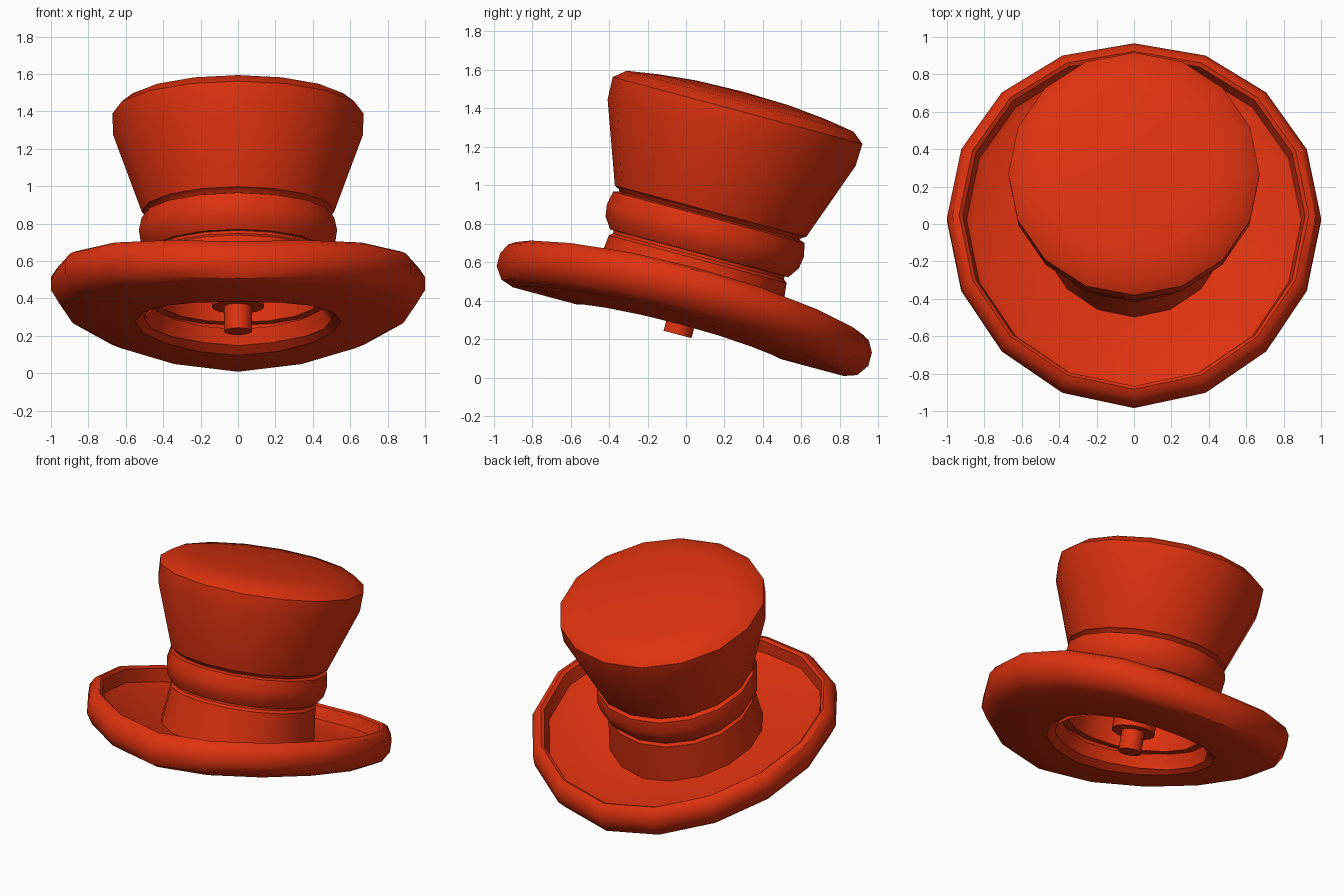
import bpy, math

if "Cube" in bpy.data.objects:
    bpy.data.objects.remove(bpy.data.objects["Cube"])

SIDES = 16
TILT = math.radians(-15)
ORIGIN = (0, -0.097, 0.026)

felt = bpy.data.materials.new("red_felt")
felt.diffuse_color = (0.73, 0.032, 0.005, 1)
felt.use_nodes = True
felt.node_tree.nodes["Principled BSDF"].inputs["Base Color"].default_value = felt.diffuse_color


def curl(x, y, z):
    """Lift the left and right sides of the brim."""
    r = math.hypot(x, y)
    return z + 0.13 * r * r * (abs(x) / r) ** 1.5 if r > 0 else z


def lathe(name, profile, closed=False, bend=False, sides=SIDES):
    """Spin (radius, height) points round the tilted hat axis."""
    verts, rings, faces = [], [], []
    for r, h in profile:
        start = len(verts)
        n = 1 if r == 0 else sides
        for i in range(n):
            a = 2 * math.pi * i / sides
            x, y = r * math.cos(a), r * math.sin(a)
            verts.append((x, y, curl(x, y, h) if bend else h))
        rings.append([start + (i % n) for i in range(sides)])
    pairs = list(zip(rings, rings[1:]))
    if closed:
        pairs.append((rings[-1], rings[0]))
    for a, b in pairs:
        for i in range(sides):
            j = (i + 1) % sides
            quad = [a[i], a[j], b[j], b[i]]
            faces.append(list(dict.fromkeys(quad)))
    mesh = bpy.data.meshes.new(name)
    mesh.from_pydata(verts, [], faces)
    mesh.materials.append(felt)
    ob = bpy.data.objects.new(name, mesh)
    bpy.context.collection.objects.link(ob)
    ob.rotation_euler.x = TILT
    ob.location = ORIGIN
    bpy.ops.object.select_all(action='DESELECT')
    ob.select_set(True)
    bpy.context.view_layer.objects.active = ob
    bpy.ops.object.shade_smooth_by_angle(angle=math.radians(35))
    return ob


# Brim: rounded outside, raised lip, recessed floor, open head hole
lathe("brim", [(0.55, 0.22), (0.89, 0.22), (0.957, 0.243), (1.0, 0.304), (1.0, 0.375),
               (0.97, 0.43), (0.935, 0.452), (0.915, 0.44), (0.895, 0.36), (0.86, 0.345),
               (0.48, 0.345), (0.50, 0.26)], closed=True, bend=True)

# Crown: base wall, band groove, flaring upper wall and domed top
lathe("crown_base", [(0.51, 0.32), (0.478, 0.61), (0.46, 0.625), (0.46, 0.66)])
lathe("hat_band", [(0.45, 0.64), (0.48, 0.642), (0.52, 0.70), (0.53, 0.765),
                   (0.515, 0.835), (0.48, 0.845), (0.45, 0.83)], closed=True)
lathe("crown", [(0.47, 0.82), (0.49, 0.855), (0.515, 0.868), (0.667, 1.29), (0.672, 1.41),
                (0.61, 1.46), (0.45, 1.485), (0.25, 1.505), (0, 1.512)])

# Inside: ledge, lining and ceiling
lathe("lining", [(0.50, 0.27), (0.49, 0.37), (0.43, 0.37), (0.43, 0.80), (0, 0.80)])

# Central peg with a collar
lathe("peg", [(0, 0.205), (0.075, 0.205), (0.075, 0.80)])
lathe("peg_collar", [(0.07, 0.34), (0.14, 0.34), (0.14, 0.42), (0.07, 0.42)], closed=True)
